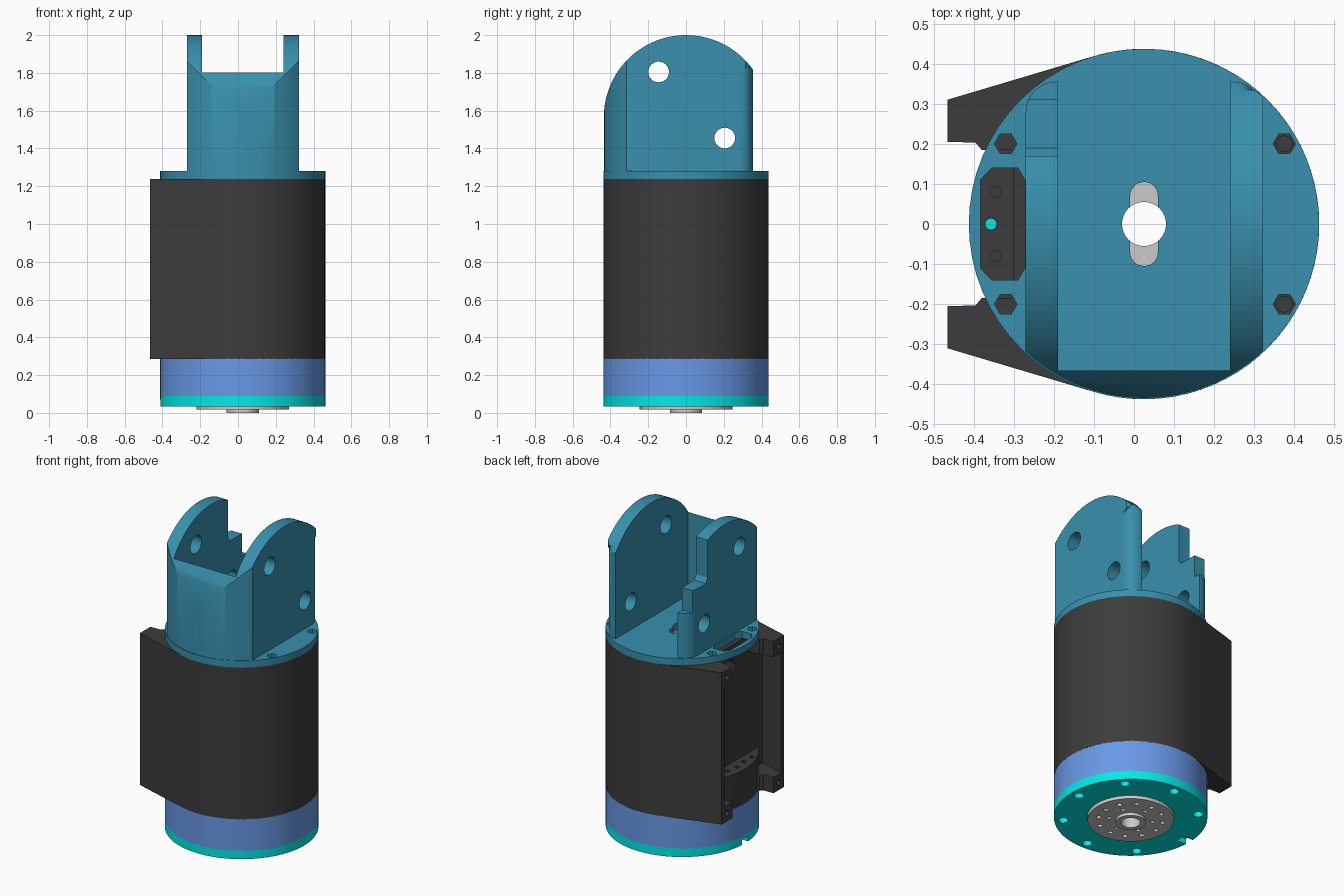
import bpy, bmesh
from math import sin, cos, pi, radians

if "Cube" in bpy.data.objects:
    bpy.data.objects.remove(bpy.data.objects["Cube"])

CX = 0.025          # x of the actuator axis
R = 0.437           # body radius


def material(name, rgb):
    m = bpy.data.materials.new(name)
    m.diffuse_color = (*rgb, 1)
    m.use_nodes = True
    m.node_tree.nodes["Principled BSDF"].inputs["Base Color"].default_value = m.diffuse_color
    return m


TEAL = material("teal", (0.04, 0.28, 0.42))
CYAN = material("cyan", (0.0, 0.84, 0.80))
BLUE = material("blue", (0.14, 0.32, 0.80))
DARK = material("dark", (0.045, 0.045, 0.045))


def prism(name, pts, lo, hi, mat=None, axis='Z', round_ends=0):
    """Extrude a closed outline along an axis, optionally rounding the end rims."""
    bm = bmesh.new()
    place = (lambda p, w: (p[0], p[1], w)) if axis == 'Z' else (lambda p, w: (w, p[0], p[1]))
    a = [bm.verts.new(place(p, lo)) for p in pts]
    b = [bm.verts.new(place(p, hi)) for p in pts]
    ends = [bm.faces.new(a[::-1]), bm.faces.new(b)]
    n = len(pts)
    for i in range(n):
        j = (i + 1) % n
        bm.faces.new((a[i], a[j], b[j], b[i]))
    if round_ends:
        bmesh.ops.bevel(bm, geom=[e for f in ends for e in f.edges], offset=round_ends,
                        segments=6, profile=0.5, affect='EDGES')
    bmesh.ops.recalc_face_normals(bm, faces=bm.faces)
    me = bpy.data.meshes.new(name)
    bm.to_mesh(me)
    bm.free()
    ob = bpy.data.objects.new(name, me)
    bpy.context.collection.objects.link(ob)
    if mat:
        me.materials.append(mat)
    return ob


def arc(u, v, r, a0, a1, n):
    return [(u + r * cos(radians(a0 + (a1 - a0) * i / n)),
             v + r * sin(radians(a0 + (a1 - a0) * i / n))) for i in range(n + 1)]


def circle(u, v, r, n=64):
    return arc(u, v, r, 0, 360, n)[:-1]


def rect(u0, u1, v0, v1):
    return [(u0, v0), (u1, v0), (u1, v1), (u0, v1)]


def boolean(ob, pts, lo, hi, axis='Z', op='DIFFERENCE'):
    """Cut (or intersect) an object with a temporary prism."""
    tool = prism("cutter", pts, lo, hi, None, axis)
    tool.hide_render = True
    mod = ob.modifiers.new("cut", 'BOOLEAN')
    mod.operation, mod.solver, mod.object = op, 'EXACT', tool
    dg = bpy.context.evaluated_depsgraph_get()
    me = bpy.data.meshes.new_from_object(ob.evaluated_get(dg))
    ob.modifiers.clear()
    ob.data = me
    bpy.data.objects.remove(tool)


# Output flange with raised hub and bolt circles
flange = prism("output_flange", circle(CX, 0, 0.245), 0.018, 0.08)
hub = prism("output_hub", circle(CX, 0, 0.085, 40), 0.0, 0.03)
for k in range(12):
    t = 2 * pi * k / 12
    boolean(flange, circle(CX + 0.185 * cos(t), 0.185 * sin(t), 0.015, 12), 0, 0.045)
for k in range(6):
    t = 2 * pi * (k + 0.5) / 6
    boolean(flange, circle(CX + 0.125 * cos(t), 0.125 * sin(t), 0.013, 12), 0, 0.045)
boolean(flange, circle(CX, 0, 0.055, 32), -1, 1)
boolean(hub, circle(CX, 0, 0.055, 32), -1, 1)

# Bottom cover with screw holes and a side notch
cover = prism("bottom_cover", circle(CX, 0, R), 0.035, 0.09, CYAN)
boolean(cover, circle(CX, 0, 0.25), -1, 1)
for k in range(8):
    if k != 4:
        t = pi * k / 4
        boolean(cover, circle(CX + 0.385 * cos(t), 0.385 * sin(t), 0.028, 16), 0, 0.075)
boolean(cover, rect(-0.5, -0.345, -0.03, 0.03), 0, 0.07)

# Blue gearbox ring
ring = prism("gearbox_ring", circle(CX, 0, R), 0.087, 0.287, BLUE)
boolean(ring, circle(CX, 0, 0.12, 32), -1, 1)
boolean(ring, circle(-0.357, 0, 0.014, 12), -1, 1)

# Dark housing: round body with two tangent wings enclosing a rear bay
Z0, Z1 = 0.285, 1.238
outline = arc(CX, 0, R, -106.6, 106.6, 48) + [
    (-0.465, 0.31), (-0.465, 0.28), (-0.30, 0.33),
    (-0.30, -0.33), (-0.465, -0.28), (-0.465, -0.31)]
housing = prism("motor_housing", outline, Z0, Z1, DARK)
boolean(housing, circle(CX, 0, 0.12, 32), 0, 2)
boolean(housing, circle(0, 1.10, 0.055, 24), -0.5, -0.22, 'X')
for y in (-0.2, 0.2):
    boolean(housing, circle(0.375, y, 0.02, 12), 1.15, 1.3)

# Rear bay floor with small holes
floor = prism("bay_floor", arc(CX, 0, R - 0.003, 137, 223, 20), Z0, 0.50, DARK)
boolean(floor, circle(-0.357, 0, 0.014, 12), 0, 1)
for y in (-0.16, -0.08, 0.08, 0.16):
    boolean(floor, circle(-0.345, y, 0.014, 12), 0.46, 0.6)

# Screw tabs in the corners of the wings
for side, s in (("back", 1), ("front", -1)):
    for level, lo, hi in (("lower", Z0, 0.385), ("upper", 1.14, Z1)):
        pts = [(-0.465, s * 0.30), (-0.465, s * 0.205), (-0.395, s * 0.203),
               (-0.38, s * 0.185), (-0.30, s * 0.185), (-0.30, s * 0.34)]
        tab = prism(f"{level}_{side}_tab", pts, lo, hi, DARK)
        boolean(tab, circle(s * 0.255, (lo + hi) / 2, 0.018, 12), -0.5, -0.40, 'X')

# Hollow centre shaft
shaft = prism("hollow_shaft", circle(CX, 0, 0.119, 32), 0.08, 1.235)
boolean(shaft, circle(CX, 0, 0.055, 32), -1, 2)

# Bracket base disc: cable slot, centre slot and screw holes
base = prism("bracket_base", circle(CX, 0, R), 1.237, 1.28, TEAL)
boolean(base, [(-0.355, -0.14), (-0.29, -0.14), (-0.272, -0.11), (-0.272, 0.11), (-0.29, 0.14),
               (-0.355, 0.14), (-0.383, 0.11), (-0.383, -0.11)], 1, 2)
boolean(base, circle(CX, 0, 0.055, 32), 1, 2)
boolean(base, arc(CX, 0.07, 0.035, 0, 180, 8) + arc(CX, -0.07, 0.035, 180, 360, 8), 1, 2)
for x in (-0.32, 0.375):
    for y in (-0.2, 0.2):
        boolean(base, circle(x, y, 0.028, 6), 1.2, 1.4)

# Bracket: arched, rounded block trimmed to the body cylinder, then hollowed into a fork
arch = [(-0.435, 1.1), (0.355, 1.1)] + arc(0, 1.565, 0.435, 35.3, 180, 32)
bracket = prism("fork_bracket", arch, -0.27, 0.322, TEAL, 'X', 0.075)
boolean(bracket, circle(CX, 0, R - 0.003), 1.27, 2.2, op='INTERSECT')
boolean(bracket, rect(-0.365, 0.6, 1.2, 2.3), -0.19, 0.24, 'X')
for y, z in ((-0.145, 1.805), (0.205, 1.455)):
    boolean(bracket, circle(y, z, 0.055, 24), -0.6, 0.6, 'X')
# stepped rear edge of the left cheek
boolean(bracket, [(0.17, 2.2), (0.17, 1.73), (0.19, 1.70), (0.5, 1.70), (0.5, 2.2)], -0.5, -0.1, 'X')
boolean(bracket, rect(0.31, 0.5, 1.56, 1.9), -0.5, -0.1, 'X')

# Smooth curved sides, keep edges crisp
bpy.ops.object.select_all(action='SELECT')
bpy.context.view_layer.objects.active = bracket
bpy.ops.object.shade_smooth_by_angle(angle=radians(30))
